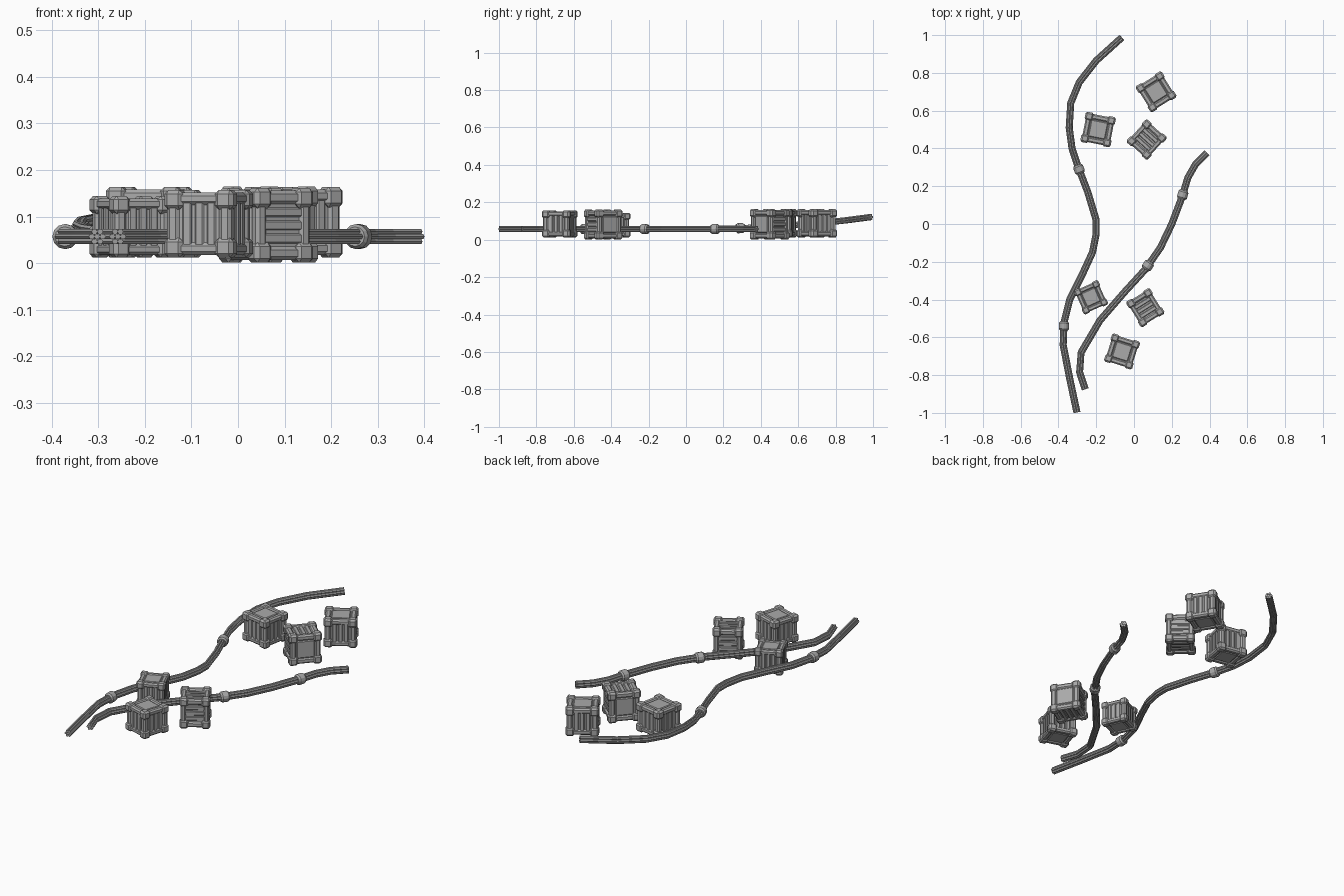
import bpy, bmesh, math
from mathutils import Vector, Matrix

if "Cube" in bpy.data.objects:
    bpy.data.objects.remove(bpy.data.objects["Cube"])

grey = bpy.data.materials.new("mid_grey")
grey.diffuse_color = (0.40, 0.40, 0.40, 1)
grey.use_nodes = True
grey.node_tree.nodes["Principled BSDF"].inputs["Base Color"].default_value = grey.diffuse_color


def finish(bm, name):
    bmesh.ops.recalc_face_normals(bm, faces=bm.faces)
    me = bpy.data.meshes.new(name)
    bm.to_mesh(me)
    bm.free()
    me.materials.append(grey)
    ob = bpy.data.objects.new(name, me)
    bpy.context.collection.objects.link(ob)
    return ob


def box(bm, centre, size, bevel):
    """Chamfered box added to bm."""
    m = Matrix.Translation(centre) @ Matrix.Diagonal((*size, 1))
    vs = bmesh.ops.create_cube(bm, size=1, matrix=m)["verts"]
    edges = list({e for v in vs for e in v.link_edges})
    if bevel:
        bmesh.ops.bevel(bm, geom=edges, offset=bevel, segments=1,
                        affect='EDGES', profile=0.5)


def sweep(bm, rings, sides):
    """Closed tube through rings of (centre, side, up, radius)."""
    loops = []
    for c, s, u, r in rings:
        loops.append([bm.verts.new(c + r * (math.cos(a) * s + math.sin(a) * u))
                      for a in (2 * math.pi * i / sides for i in range(sides))])
    for a, b in zip(loops, loops[1:]):
        for i in range(sides):
            j = (i + 1) % sides
            bm.faces.new((a[i], a[j], b[j], b[i]))
    bm.faces.new(loops[0])
    bm.faces.new(loops[-1][::-1])


def frame(t):
    side = Vector((t.y, -t.x, 0)).normalized()
    return side, side.cross(t).normalized()


# Crates
def crate(name, x, y, angle, size, lying=False):
    bm = bmesh.new()
    h = 0.93 / 2                                   # half height, footprint is 1
    box(bm, (0, 0, 0), (0.84, 0.84, 0.79), 0.05)   # core
    for sx in (-1, 1):
        for sy in (-1, 1):
            # corner posts
            box(bm, (sx * 0.375, sy * 0.375, 0), (0.18, 0.18, 0.7), 0.045)
            for sz in (-1, 1):
                # corner caps
                box(bm, (sx * 0.365, sy * 0.365, sz * (h - 0.135)),
                    (0.27, 0.27, 0.27), 0.055)
    for a in (-1, 1):
        for b in (-1, 1):
            # horizontal rails
            box(bm, (0, a * 0.375, b * (h - 0.12)), (0.7, 0.18, 0.17), 0.045)
            box(bm, (a * 0.375, 0, b * (h - 0.12)), (0.18, 0.7, 0.17), 0.045)
        # lid and base panels
        box(bm, (0, 0, a * 0.33), (0.56, 0.56, 0.18), 0.025)
        # side slats
        for k in (-1, 0, 1):
            box(bm, (k * 0.175, a * 0.40, 0), (0.13, 0.09, 0.62), 0.02)
            box(bm, (a * 0.40, k * 0.175, 0), (0.09, 0.13, 0.62), 0.02)
    ob = finish(bm, name)
    z = size * 0.5 + 0.001 if lying else size * h + 0.012
    m = Matrix.Translation((x, y, z)) @ Matrix.Rotation(math.radians(angle), 4, 'Z')
    if lying:
        m = m @ Matrix.Rotation(math.pi / 2, 4, 'Y')
    ob.matrix_world = m @ Matrix.Scale(size, 4)


crate("crate_back_right", 0.117, 0.70, 32, 0.163)
crate("crate_back_left", -0.19, 0.50, -11, 0.163)
crate("crate_back_tipped", 0.067, 0.447, -42, 0.163, True)
crate("crate_front_left", -0.228, -0.388, 24, 0.142)
crate("crate_front_tipped", 0.06, -0.443, 32, 0.160, True)
crate("crate_front", -0.063, -0.675, -17.5, 0.156)


# Cables: seven thin strands swept along a path, with round clamps
def cable(name, points, clamps):
    pts = [Vector(p) for p in points]
    frames = []
    for i in range(len(pts)):
        t = pts[min(i + 1, len(pts) - 1)] - pts[max(i - 1, 0)]
        frames.append(frame(t.normalized()))
    bm = bmesh.new()
    offsets = [(0, 0)] + [(0.0122 * math.cos(k * math.pi / 3),
                           0.0122 * math.sin(k * math.pi / 3)) for k in range(6)]
    for a, b in offsets:
        sweep(bm, [(p + a * s + b * u, s, u, 0.0066)
                   for p, (s, u) in zip(pts, frames)], 6)
    finish(bm, name)
    for n, y in enumerate(clamps):
        for p, q in zip(pts, pts[1:]):
            if min(p.y, q.y) <= y < max(p.y, q.y):
                c = p.lerp(q, (y - p.y) / (q.y - p.y))
                t = (q - p).normalized()
        s, u = frame(t)
        bm = bmesh.new()
        sweep(bm, [(c + d * t, s, u, r) for d, r in
                   ((-0.023, 0.021), (-0.015, 0.027), (0.015, 0.027), (0.023, 0.021))], 12)
        finish(bm, f"{name}_clamp_{n + 1}")


L = 0.057
cable("long_cable", [
    (-0.302, -0.998, L), (-0.34, -0.82, L), (-0.375, -0.64, L), (-0.37, -0.52, L),
    (-0.34, -0.40, L), (-0.275, -0.27, L), (-0.22, -0.15, L), (-0.20, -0.05, L),
    (-0.20, 0.02, L), (-0.245, 0.17, 0.058), (-0.295, 0.30, 0.062), (-0.328, 0.40, 0.067),
    (-0.343, 0.51, 0.074), (-0.335, 0.64, 0.083), (-0.29, 0.75, 0.092),
    (-0.20, 0.865, 0.105), (-0.065, 0.987, 0.121)], (-0.54, 0.29))
cable("short_cable", [
    (-0.258, -0.875, L), (-0.288, -0.785, L), (-0.28, -0.68, L), (-0.18, -0.51, L),
    (-0.05, -0.36, L), (0.06, -0.24, L), (0.14, -0.125, L), (0.20, 0.0, L),
    (0.255, 0.145, L), (0.285, 0.245, L), (0.325, 0.315, L), (0.387, 0.377, L)],
    (-0.22, 0.155))
